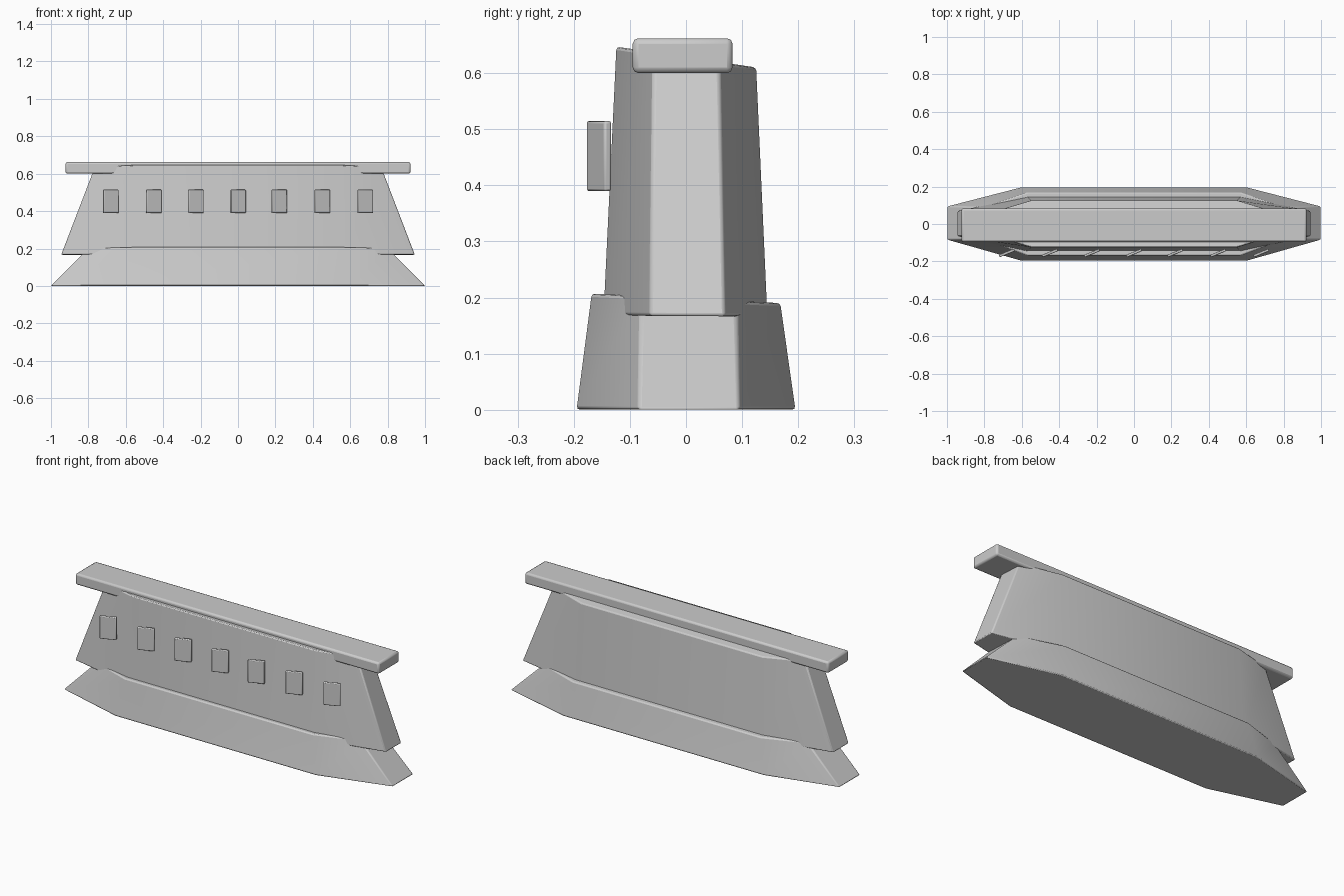
import bpy, bmesh, math

if "Cube" in bpy.data.objects:
    bpy.data.objects.remove(bpy.data.objects["Cube"])

stone = bpy.data.materials.new("grey stone")
stone.diffuse_color = (0.6, 0.6, 0.6, 1)
stone.use_nodes = True
stone.node_tree.nodes["Principled BSDF"].inputs["Base Color"].default_value = stone.diffuse_color


def finish(name, bm, bevel, segments=2):
    bmesh.ops.recalc_face_normals(bm, faces=bm.faces)
    mesh = bpy.data.meshes.new(name)
    bm.to_mesh(mesh)
    bm.free()
    mesh.materials.append(stone)
    obj = bpy.data.objects.new(name, mesh)
    bpy.context.collection.objects.link(obj)
    mod = obj.modifiers.new("bevel", 'BEVEL')
    mod.width, mod.segments = bevel, segments
    mod.limit_method = 'ANGLE'
    mod.angle_limit = math.radians(30)
    bpy.context.view_layer.objects.active = obj
    obj.select_set(True)
    bpy.ops.object.shade_smooth_by_angle(angle=math.radians(30))
    obj.select_set(False)
    return obj


def ring(bm, end_x, corner_x, front, back, end_front, end_back, z_front, z_back):
    """Long eight-sided outline whose height slopes from front to back."""
    half = [(corner_x, front), (end_x, end_front), (end_x, end_back), (corner_x, back)]
    pts = half + [(-x, y) for x, y in reversed(half)]
    slope = (z_back - z_front) / (back - front)
    return [bm.verts.new((x, y, z_front + slope * (y - front))) for x, y in pts]


def tapered_block(name, bottom, top, bevel):
    bm = bmesh.new()
    lo, hi = ring(bm, *bottom), ring(bm, *top)
    bm.faces.new(lo)
    bm.faces.new(hi)
    for i in range(8):
        j = (i + 1) % 8
        bm.faces.new((lo[i], lo[j], hi[j], hi[i]))
    return finish(name, bm, bevel)


def box(name, size, centre, bevel):
    bm = bmesh.new()
    bmesh.ops.create_cube(bm, size=1)
    bmesh.ops.scale(bm, vec=size, verts=bm.verts)
    obj = finish(name, bm, bevel)
    obj.location = centre
    return obj


# Flared foot and tapered wall
tapered_block("base", (1.0, 0.61, -0.195, 0.195, -0.085, 0.095, 0.0, 0.0),
              (0.80, 0.57, -0.168, 0.168, -0.08, 0.09, 0.207, 0.190), 0.006)
tapered_block("wall", (0.945, 0.57, -0.147, 0.145, -0.065, 0.07, 0.168, 0.166),
              (0.765, 0.55, -0.124, 0.125, -0.058, 0.06, 0.647, 0.610), 0.006)

# Roof slab
box("roof_slab", (1.845, 0.178, 0.062), (0, -0.006, 0.631), 0.01)

# Angled window shutters along the front
for x in (-0.68, -0.45, -0.225, 0, 0.22, 0.45, 0.68):
    shutter = box("window_shutter", (0.087, 0.014, 0.125), (x, -0.155, 0.452), 0.004)
    shutter.rotation_euler.z = math.radians(22)
